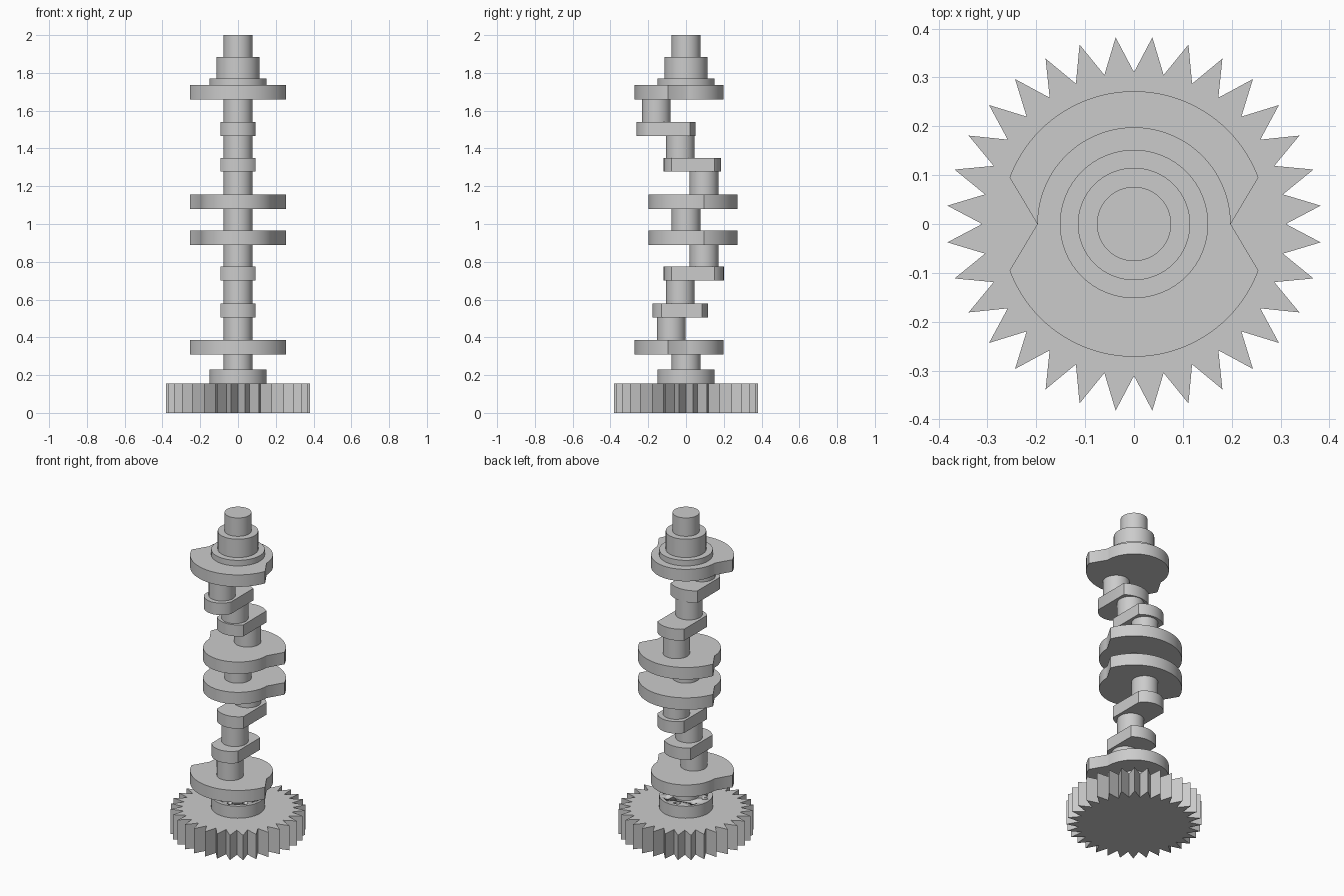
import bpy, bmesh
from math import sin, cos, pi, radians, atan2, hypot

if "Cube" in bpy.data.objects:
    bpy.data.objects.remove(bpy.data.objects["Cube"])


def prism(name, pts, z0, z1):
    """Extrude a closed outline from z0 to z1."""
    bm = bmesh.new()
    face = bm.faces.new([bm.verts.new((x, y, z0)) for x, y in pts])
    ext = bmesh.ops.extrude_face_region(bm, geom=[face])
    top = [g for g in ext["geom"] if isinstance(g, bmesh.types.BMVert)]
    bmesh.ops.translate(bm, verts=top, vec=(0, 0, z1 - z0))
    bmesh.ops.recalc_face_normals(bm, faces=bm.faces)
    me = bpy.data.meshes.new(name)
    bm.to_mesh(me)
    bm.free()
    ob = bpy.data.objects.new(name, me)
    bpy.context.collection.objects.link(ob)
    return ob


def smooth(ob):
    bpy.ops.object.select_all(action='DESELECT')
    ob.select_set(True)
    bpy.context.view_layer.objects.active = ob
    bpy.ops.object.shade_smooth_by_angle(angle=radians(30))


def arc(cx, cy, r, a0, a1, n):
    return [(cx + r * cos(a0 + (a1 - a0) * i / n),
             cy + r * sin(a0 + (a1 - a0) * i / n)) for i in range(n + 1)]


def disc(name, r, z0, z1, y=0.0, x=0.0, n=64):
    ob = prism(name, arc(x, y, r, 0, 2 * pi, n)[:-1], z0, z1)
    smooth(ob)
    return ob


def counterweight(name, z0, z1, side):
    """Large half disc joined to a smaller half disc; side is the heavy direction in y."""
    a = atan2(0.095, 0.254)
    pts = arc(0, 0, 0.272, a, pi - a, 40) + arc(0, 0, 0.198, pi, 2 * pi, 40)
    smooth(prism(name, [(x, y * side) for x, y in pts], z0, z1))


def crank_arm(name, z0, z1, lo, lo_corner, hi_corner, hi, w=0.092):
    """Straight-sided arm with a curved cap at both ends."""
    def cap(corner, end):
        d = abs(end - corner)
        s = 1 if end > corner else -1
        r = (w * w + d * d) / (2 * d)
        half = atan2(w, r - d)
        return [(s * x, end - s * r + s * y)
                for x, y in arc(0, 0, r, pi / 2 - half, pi / 2 + half, 20)]
    smooth(prism(name, cap(hi_corner, hi) + cap(lo_corner, lo), z0, z1))


# Gear with 32 pointed teeth
gear = []
for i in range(64):
    r = 0.384 if i % 2 else 0.311
    gear.append((r * cos(i * pi / 32), r * sin(i * pi / 32)))
prism("gear", gear, 0, 0.155)

# Drilled flange above the gear
flange = disc("flange", 0.152, 0.155, 0.23)
for i in range(8):
    a = radians(11 + 45 * i)
    drill = disc("drill", 0.016, 0.19, 0.26, 0.115 * sin(a), 0.115 * cos(a), 20)
    drill.hide_render = True
    mod = flange.modifiers.new("hole", 'BOOLEAN')
    mod.operation = 'DIFFERENCE'
    mod.object = drill
    bpy.context.view_layer.objects.active = flange
    bpy.ops.object.modifier_apply(modifier=mod.name)
    bpy.data.objects.remove(drill)

# Journals and crank pins: z range and y offset
for i, (z0, z1, y) in enumerate([
        (0.23, 0.31, 0), (0.385, 0.505, -0.078), (0.58, 0.70, -0.03),
        (0.775, 0.89, 0.095), (0.965, 1.08, 0), (1.155, 1.28, 0.095),
        (1.35, 1.465, -0.03), (1.54, 1.66, -0.157)]):
    disc(f"shaft_{i + 1}", 0.076, z0, z1, y)

# Counterweights
for i, (z0, side) in enumerate([(0.31, -1), (0.89, 1), (1.08, 1), (1.66, -1)]):
    counterweight(f"counterweight_{i + 1}", z0, z0 + 0.075, side)

# Crank arms between pins and journals
for i, args in enumerate([
        (0.505, 0.58, -0.178, -0.13, 0.085, 0.117),
        (0.70, 0.775, -0.118, -0.077, 0.15, 0.2),
        (1.278, 1.35, -0.118, -0.077, 0.15, 0.185),
        (1.465, 1.54, -0.263, -0.20, 0.02, 0.05)]):
    crank_arm(f"crank_arm_{i + 1}", *args)

# Stepped nose
disc("nose_collar", 0.152, 1.735, 1.77)
disc("nose_step", 0.115, 1.77, 1.885)
disc("nose_tip", 0.076, 1.885, 2.0)
